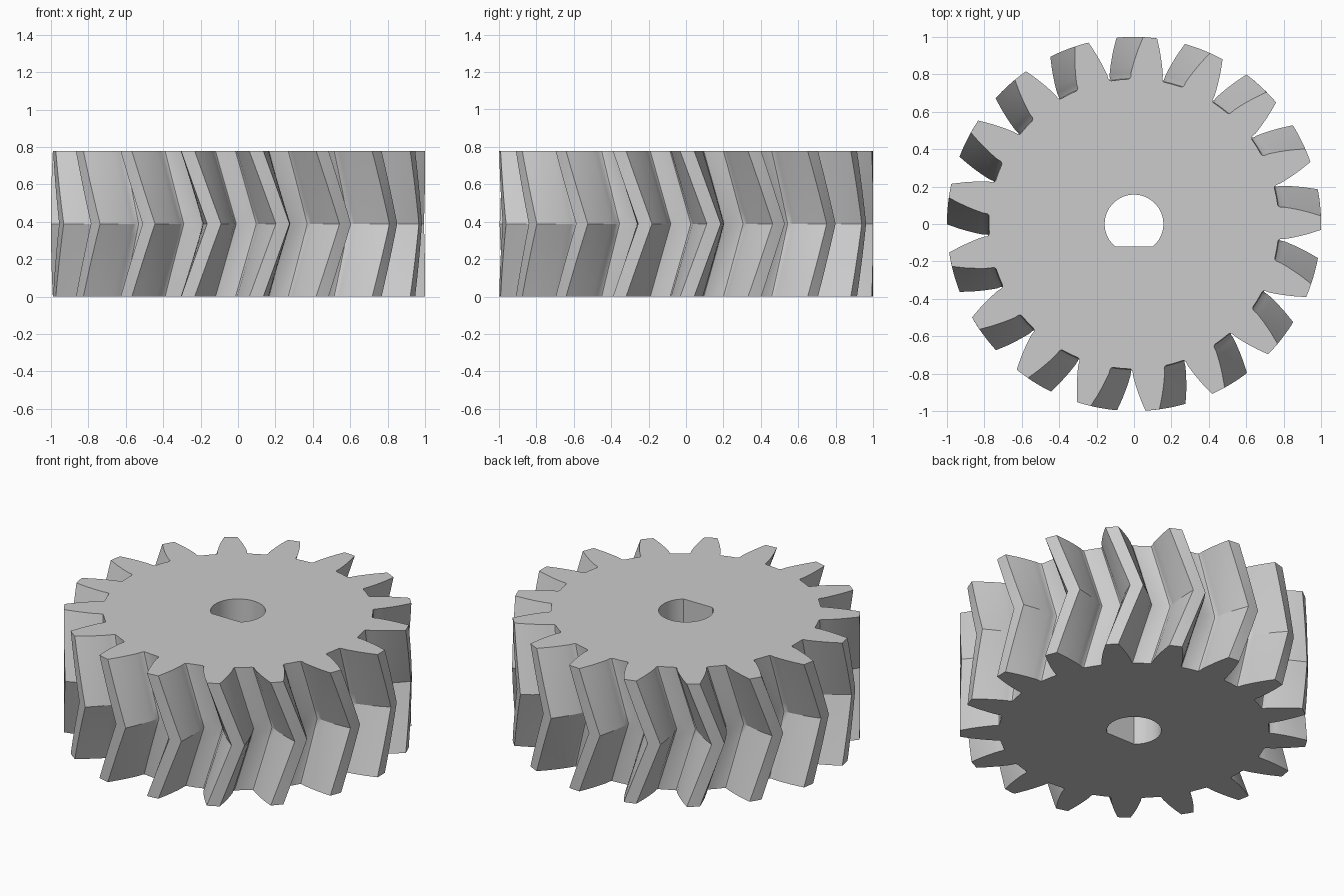
import bpy
import bmesh
from math import sin, cos, pi, radians, asin, sqrt

cube = bpy.data.objects.get("Cube")
if cube:
    bpy.data.objects.remove(cube, do_unlink=True)

TEETH = 17
HEIGHT = 0.778
TWIST = radians(8.2)          # angle gained from each face to mid height
FIRST_TOOTH = radians(85.05)  # tooth centre on the top and bottom faces
SLICES = 12                   # even, so that one slice lies at mid height
BORE, FLAT = 0.157, -0.12

# Half tooth outline from root to tip: (radius, half width)
FLANK = [(0.775, 0.098), (0.778, 0.09), (0.787, 0.085), (0.81, 0.085),
         (0.84, 0.08), (0.87, 0.074), (0.9, 0.067), (0.935, 0.058),
         (0.97, 0.047), (1.0, 0.0375)]


def gear_outline():
    """Polar points (radius, angle) once around the gear."""
    points = []
    for i in range(TEETH):
        centre = FIRST_TOOTH + i * 2 * pi / TEETH
        points += [(r, centre - asin(w / r)) for r, w in FLANK]
        points.append((1.0, centre))
        points += [(r, centre + asin(w / r)) for r, w in reversed(FLANK)]
        points.append((0.775, centre + pi / TEETH))
    return points


def bore_outline(steps=48):
    """Polar points of the D-shaped shaft hole, open at the flat."""
    start = asin(FLAT / BORE)
    sweep = pi - 2 * start
    return [(BORE, start + sweep * i / steps) for i in range(steps + 1)]


def ring(bm, outline, z, turn):
    return [bm.verts.new((r * cos(a + turn), r * sin(a + turn), z))
            for r, a in outline]


def skin(bm, rings, flip=False):
    """Join stacked rings by a wall of quads."""
    for low, high in zip(rings, rings[1:]):
        for i in range(len(low)):
            j = (i + 1) % len(low)
            quad = [low[i], low[j], high[j], high[i]]
            bm.faces.new(quad[::-1] if flip else quad)


def loop_edges(bm, verts):
    return [bm.edges.get((verts[i - 1], verts[i])) for i in range(len(verts))]


bm = bmesh.new()

# Herringbone teeth
outer = []
for s in range(SLICES + 1):
    t = s / SLICES
    outer.append(ring(bm, gear_outline(), HEIGHT * t, TWIST * (1 - abs(2 * t - 1))))
skin(bm, outer)

# Shaft hole
inner = [ring(bm, bore_outline(), z, 0) for z in (0, HEIGHT)]
skin(bm, inner, flip=True)

# Flat end faces with the hole left open
for k in (0, -1):
    bmesh.ops.triangle_fill(
        bm, use_beauty=True, normal=(0, 0, 1 if k else -1),
        edges=loop_edges(bm, outer[k]) + loop_edges(bm, inner[k]))
bmesh.ops.recalc_face_normals(bm, faces=bm.faces)

mesh = bpy.data.meshes.new("herringbone_gear")
bm.to_mesh(mesh)
bm.free()
gear = bpy.data.objects.new("herringbone_gear", mesh)
bpy.context.collection.objects.link(gear)

# Plain grey material
grey = bpy.data.materials.new("light_grey")
grey.use_nodes = True
colour = (0.6, 0.6, 0.6, 1)
grey.diffuse_color = colour
grey.node_tree.nodes["Principled BSDF"].inputs["Base Color"].default_value = colour
mesh.materials.append(grey)

# Smooth flanks, sharp edges
bpy.ops.object.select_all(action="DESELECT")
gear.select_set(True)
bpy.context.view_layer.objects.active = gear
bpy.ops.object.shade_smooth_by_angle(angle=radians(28))
